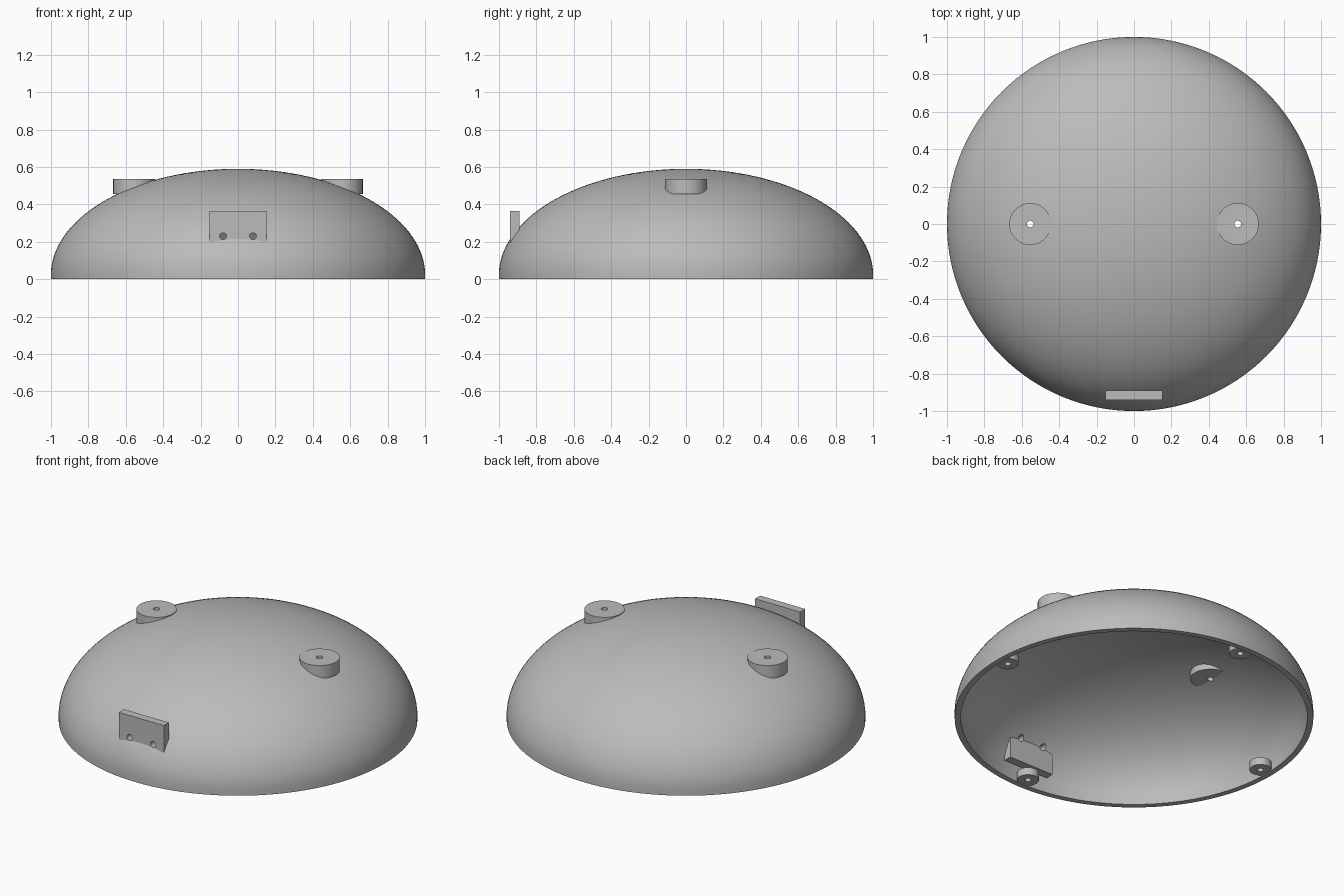
import bpy, bmesh, math
from mathutils import Matrix

cube = bpy.data.objects.get("Cube")
if cube:
    bpy.data.objects.remove(cube, do_unlink=True)

SEGMENTS = 128
RIM_Z = 0.045      # top of the straight rim band
CENTRE_Z = 0.02    # centre height of the dome curve
WALL = 0.034

grey = bpy.data.materials.new("plain grey")
grey.use_nodes = True
GREY = (0.5, 0.5, 0.5, 1)
grey.diffuse_color = GREY
grey.node_tree.nodes["Principled BSDF"].inputs["Base Color"].default_value = GREY


def finish(bm, name):
    bmesh.ops.recalc_face_normals(bm, faces=bm.faces)
    mesh = bpy.data.meshes.new(name)
    bm.to_mesh(mesh)
    bm.free()
    obj = bpy.data.objects.new(name, mesh)
    bpy.context.collection.objects.link(obj)
    mesh.materials.append(grey)
    return obj


def cylinder(name, x, y, z, radius, depth, sides=48, along_y=False):
    bm = bmesh.new()
    turn = Matrix.Rotation(math.pi / 2, 4, "X") if along_y else Matrix()
    bmesh.ops.create_cone(bm, cap_ends=True, segments=sides, radius1=radius, radius2=radius,
                          depth=depth, matrix=Matrix.Translation((x, y, z)) @ turn)
    return finish(bm, name)


def cut(obj, cutters):
    bpy.context.view_layer.objects.active = obj
    for cutter in cutters:
        mod = obj.modifiers.new("hole", "BOOLEAN")
        mod.operation = "DIFFERENCE"
        mod.solver = "EXACT"
        mod.object = cutter
        bpy.ops.object.modifier_apply(modifier=mod.name)


def dome_curve(radius, top, steps=32):
    """Rim corner, then an elliptical curve rising to the crown."""
    height = top - CENTRE_Z
    start = math.asin((RIM_Z - CENTRE_Z) / height)
    points = [(radius, 0)]
    for i in range(steps + 1):
        t = start + (math.pi / 2 - start) * i / steps
        points.append((radius * math.cos(t) / math.cos(start), CENTRE_Z + height * math.sin(t)))
    points[-1] = (0, top)
    return points


# Hollow dome with a straight rim band, lathed as one closed shell
profile = dome_curve(1, 0.59) + dome_curve(1 - WALL, 0.59 - WALL)[::-1]
bm = bmesh.new()
verts = [bm.verts.new((r, 0, z)) for r, z in profile]
edges = [bm.edges.new(pair) for pair in zip(verts, verts[1:] + verts[:1])]
bmesh.ops.spin(bm, geom=verts + edges, axis=(0, 0, 1), cent=(0, 0, 0),
               angle=math.tau, steps=SEGMENTS, use_merge=True)
bmesh.ops.remove_doubles(bm, verts=bm.verts, dist=0.0001)
loose = [e for e in bm.edges if not e.link_faces]
bmesh.ops.delete(bm, geom=loose, context="EDGES")
dome = finish(bm, "dome_shell")

# Mounting plate set through the front wall
bm = bmesh.new()
bmesh.ops.create_cube(bm, size=1, matrix=Matrix.Translation((0, -0.915, 0.225))
                      @ Matrix.Diagonal((0.306, 0.05, 0.28, 1)))
plate = finish(bm, "front_plate")

# Round bosses on top, one each side
top_bosses = [cylinder(f"{side}_top_boss", x, 0, 0.495, 0.112, 0.08, 64)
              for side, x in (("left", 0.555), ("right", -0.555))]

# Four screw bosses inside the rim
rim_bosses = []
for i, side in enumerate(("left", "back", "right", "front")):
    a = i * math.pi / 2
    rim_bosses.append(cylinder(f"{side}_rim_boss", 0.92 * math.cos(a), 0.92 * math.sin(a),
                               0.029, 0.061, 0.046))

# Screw holes
plate_drills = [cylinder("drill", x, -0.915, 0.23, 0.018, 0.2, 32, True) for x in (-0.08, 0.08)]
top_drills = [cylinder("drill", x, 0, 0.495, 0.018, 0.3, 32) for x in (-0.555, 0.555)]
cut(plate, plate_drills)
cut(dome, plate_drills + top_drills)
for boss, drill in zip(top_bosses, reversed(top_drills)):
    cut(boss, [drill])
for boss in rim_bosses:
    centre = sum((v.co for v in boss.data.vertices), start=boss.location * 0) / len(boss.data.vertices)
    drill = cylinder("drill", centre.x, centre.y, 0, 0.018, 0.08, 32)
    cut(boss, [drill])
    bpy.data.objects.remove(drill, do_unlink=True)
for drill in plate_drills + top_drills:
    bpy.data.objects.remove(drill, do_unlink=True)

# Smooth curved walls, crisp edges
bpy.ops.object.select_all(action="DESELECT")
for obj in [dome, plate] + top_bosses + rim_bosses:
    obj.select_set(True)
bpy.context.view_layer.objects.active = dome
bpy.ops.object.shade_smooth_by_angle(angle=math.radians(30))
